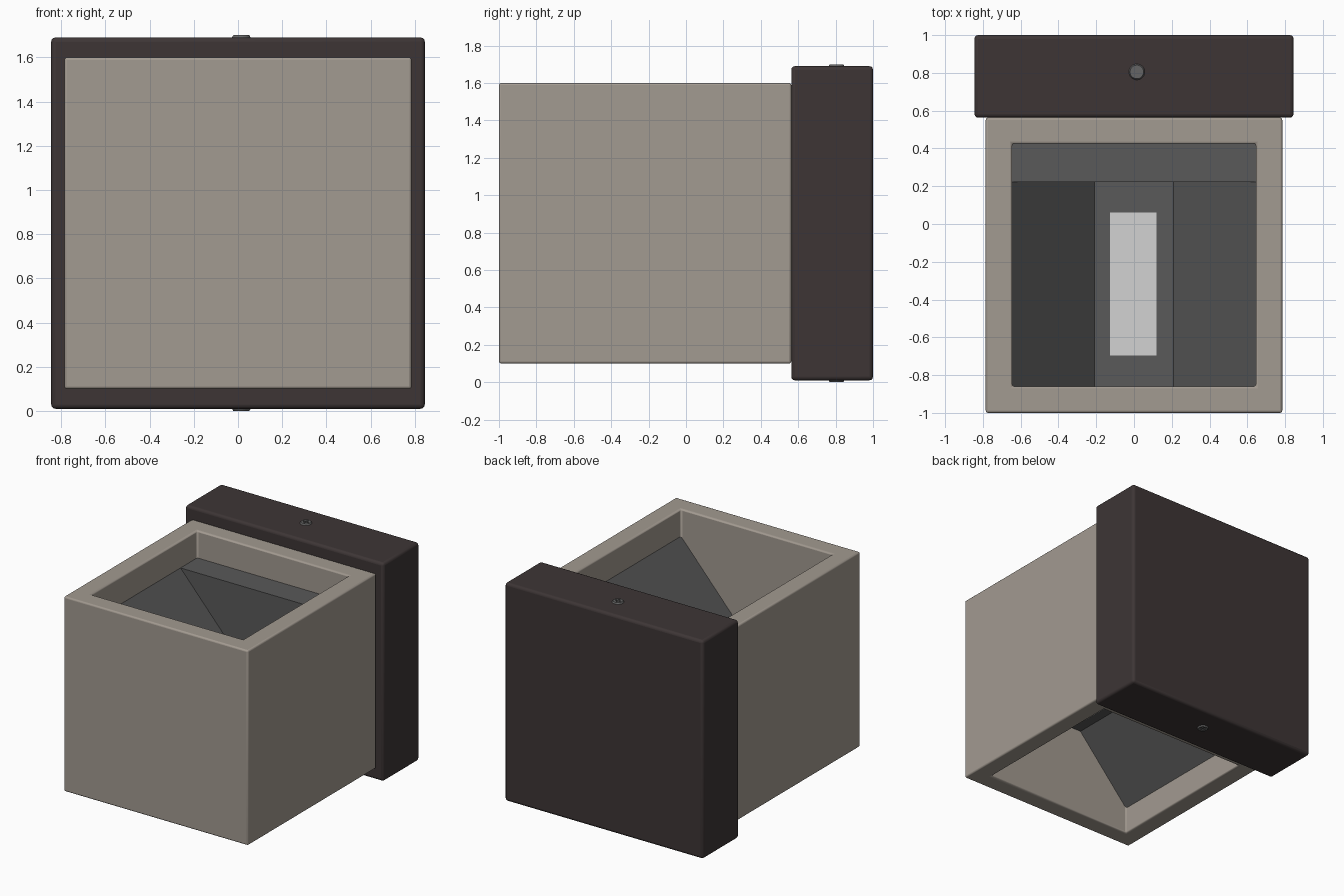
import bpy, bmesh, math

if "Cube" in bpy.data.objects:
    bpy.data.objects.remove(bpy.data.objects["Cube"])

MID = 0.85  # height of the horizontal symmetry plane


def material(name, rgb):
    m = bpy.data.materials.new(name)
    m.diffuse_color = (*rgb, 1)
    m.use_nodes = True
    m.node_tree.nodes["Principled BSDF"].inputs["Base Color"].default_value = m.diffuse_color
    return m


TAN = material("warm grey paint", (0.365, 0.325, 0.282))
DARK = material("dark brown paint", (0.047, 0.036, 0.036))
GREY = material("reflector grey", (0.100, 0.100, 0.100))
LIGHT = material("light panel white", (0.65, 0.65, 0.65))
STEEL = material("screw steel", (0.13, 0.13, 0.13))


def finish(name, bm, mat, bevel=0, segments=3):
    bmesh.ops.recalc_face_normals(bm, faces=bm.faces)
    me = bpy.data.meshes.new(name)
    bm.to_mesh(me)
    bm.free()
    ob = bpy.data.objects.new(name, me)
    bpy.context.collection.objects.link(ob)
    me.materials.append(mat)
    if bevel:
        mod = ob.modifiers.new("bevel", 'BEVEL')
        mod.width, mod.segments = bevel, segments
        bpy.ops.object.select_all(action='DESELECT')
        ob.select_set(True)
        bpy.context.view_layer.objects.active = ob
        bpy.ops.object.shade_smooth_by_angle(angle=math.radians(35))
    return ob


def add_box(bm, lo, hi):
    vs = bmesh.ops.create_cube(bm, size=1)['verts']
    for v in vs:
        v.co = [(a + b) / 2 + c * (b - a) for a, b, c in zip(lo, hi, v.co)]


def box(name, lo, hi, mat, bevel=0):
    bm = bmesh.new()
    add_box(bm, lo, hi)
    return finish(name, bm, mat, bevel)


# wall mounting box
box("wall_box", (-0.845, 0.563, 0.01), (0.845, 1.0, 1.69), DARK, 0.02)

# square tube housing, open at top and bottom
bm = bmesh.new()


def ring(x, y0, y1, z):
    return [bm.verts.new((a, b, z)) for a, b in ((-x, y0), (x, y0), (x, y1), (-x, y1))]


rings = [ring(0.785, -1, 0.563, 0.1), ring(0.785, -1, 0.563, 1.6),
         ring(0.645, -0.86, 0.425, 1.6), ring(0.645, -0.86, 0.425, 0.1)]
for i in range(4):
    a, b = rings[i], rings[(i + 1) % 4]
    for j in range(4):
        k = (j + 1) % 4
        bm.faces.new((a[j], a[k], b[k], b[j]))
finish("housing", bm, TAN, 0.012)

# double hopper reflector: extruded cross-section plus a flat ledge at the back
half = [(-0.645, 0.54), (-0.208, 0.05), (0.208, 0.05), (0.645, 0.54)]
profile = half + [(x, -z) for x, z in reversed(half)]
bm = bmesh.new()
face = bm.faces.new([bm.verts.new((x, -0.862, MID + z)) for x, z in profile])
ext = bmesh.ops.extrude_face_region(bm, geom=[face])
for g in ext['geom']:
    if isinstance(g, bmesh.types.BMVert):
        g.co.y = 0.222
finish("reflector", bm, GREY)
box("reflector_ledge", (-0.646, 0.222, MID - 0.54), (0.646, 0.427, MID + 0.54), GREY)

# parts repeated on the upper and lower side
for side, s in (("upper", 1), ("lower", -1)):
    z0, z1 = sorted((MID + s * 0.048, MID + s * 0.056))
    box(side + "_light_panel", (-0.127, -0.695, z0), (0.12, 0.062, z1), LIGHT)

    # round screw head with a cross recess
    bm = bmesh.new()
    bmesh.ops.create_cone(bm, cap_ends=True, segments=32, radius1=0.048, radius2=0.036, depth=0.02)
    for v in bm.verts:
        v.co = (v.co.x + 0.015, v.co.y + 0.805, MID + s * (0.84 + v.co.z))
    head = finish(side + "_screw", bm, STEEL)
    for i, (a, b) in enumerate(((0.024, 0.006), (0.006, 0.024))):
        cut = box(f"{side}_screw_slot_{i}", (0.015 - a, 0.805 - b, MID + s * 0.85 - 0.006),
                  (0.015 + a, 0.805 + b, MID + s * 0.85 + 0.006), STEEL)
        cut.hide_render = True
        cut.hide_viewport = True
        mod = head.modifiers.new("slot", 'BOOLEAN')
        mod.operation, mod.object, mod.solver = 'DIFFERENCE', cut, 'EXACT'
